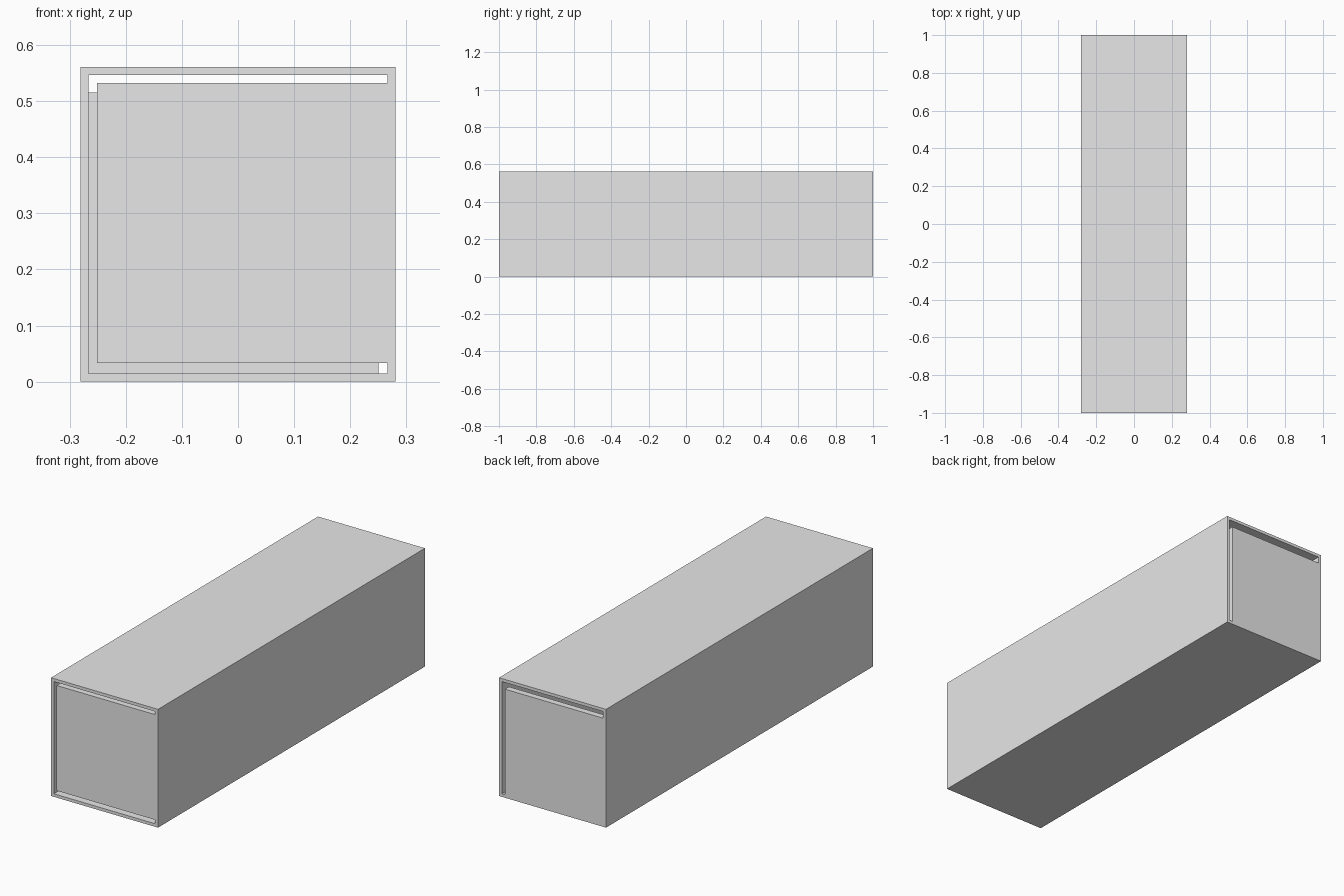
import bpy, bmesh

if "Cube" in bpy.data.objects:
    bpy.data.objects.remove(bpy.data.objects["Cube"])

HALF, HEIGHT, LENGTH = 0.2805, 0.561, 2.0   # outer size of the duct
WALL = 0.0145                               # sheet thickness of the duct
PANEL = 0.03                                # thickness of the end panels
IN_X, IN_LO, IN_HI = HALF - WALL, WALL, HEIGHT - WALL

grey = bpy.data.materials.new("light grey")
grey.diffuse_color = (0.8, 0.8, 0.8, 1)
grey.use_nodes = True
grey.node_tree.nodes["Principled BSDF"].inputs["Base Color"].default_value = grey.diffuse_color


def finish(name, bm):
    bmesh.ops.recalc_face_normals(bm, faces=bm.faces)
    mesh = bpy.data.meshes.new(name)
    bm.to_mesh(mesh)
    bm.free()
    mesh.materials.append(grey)
    bpy.context.collection.objects.link(bpy.data.objects.new(name, mesh))


def box(name, lo, hi):
    bm = bmesh.new()
    bmesh.ops.create_cube(bm, size=1)
    for v in bm.verts:
        v.co = [lo[i] if v.co[i] < 0 else hi[i] for i in range(3)]
    finish(name, bm)


def rect(bm, hx, z0, z1, y):
    return [bm.verts.new((x, y, z)) for x, z in
            ((-hx, z0), (hx, z0), (hx, z1), (-hx, z1))]


# Hollow square duct: outer and inner loops at both ends, joined in a ring
bm = bmesh.new()
y = LENGTH / 2
rings = [rect(bm, HALF, 0, HEIGHT, -y), rect(bm, HALF, 0, HEIGHT, y),
         rect(bm, IN_X, IN_LO, IN_HI, y), rect(bm, IN_X, IN_LO, IN_HI, -y)]
for a, b in zip(rings, rings[1:] + rings[:1]):
    for i in range(4):
        j = (i + 1) % 4
        bm.faces.new((a[i], a[j], b[j], b[i]))
finish("duct_shell", bm)

# Front panel: held by the right wall, gaps at left, top and bottom
box("front_panel", (-0.251, -y, 0.033), (IN_X, -y + PANEL, 0.532))

# Back panel: rests on the floor and left wall, gaps at right and top
box("back_panel", (-IN_X, y - PANEL, IN_LO), (0.25, y, 0.515))
